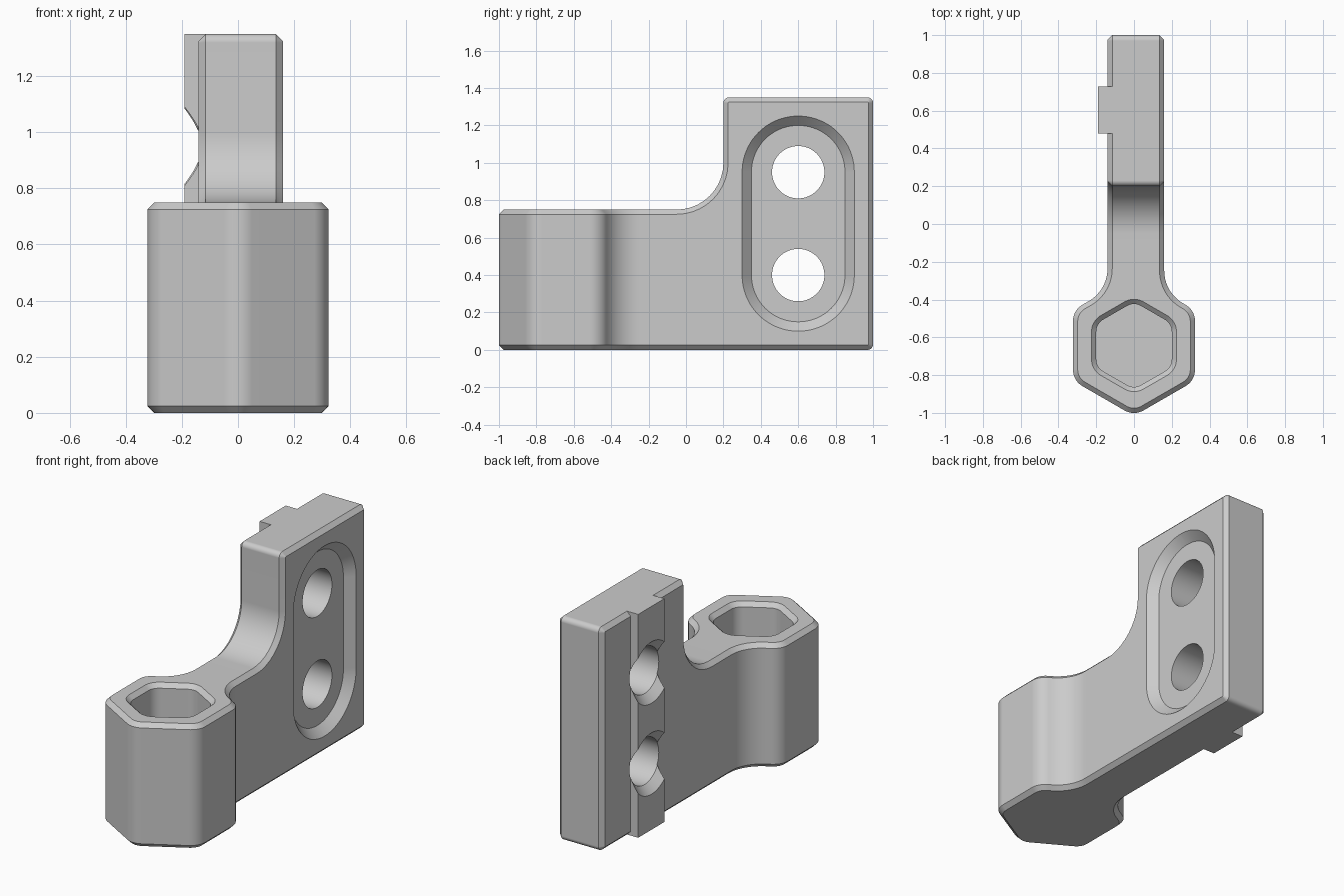
import bpy, bmesh, math
from mathutils import Vector

cube = bpy.data.objects.get("Cube")
if cube:
    bpy.data.objects.remove(cube, do_unlink=True)

grey = bpy.data.materials.new("plain_grey")
grey.use_nodes = True
grey.diffuse_color = (0.6, 0.6, 0.6, 1)
grey.node_tree.nodes["Principled BSDF"].inputs["Base Color"].default_value = (0.6, 0.6, 0.6, 1)

C = 0.025                       # edge chamfer
HEX_Y = -0.643                  # centre of the hexagonal socket
LEFT, RIGHT = -0.14, 0.16       # faces of the wall
SEAM = -0.2                     # where the socket arm meets the wall


def rounded(corners, seg=10):
    """Counter-clockwise outline from (u, v, radius) corners."""
    out = []
    for i, (u, v, r) in enumerate(corners):
        p = Vector((u, v))
        if r == 0:
            out.append(p)
            continue
        a = (Vector(corners[i - 1][:2]) - p).normalized()
        b = (Vector(corners[(i + 1) % len(corners)][:2]) - p).normalized()
        half = a.angle(b) / 2
        centre = p + (a + b).normalized() * (r / math.sin(half))
        start = p + a * (r / math.tan(half)) - centre
        bend = b.y * a.x - b.x * a.y        # negative at convex corners
        turn = math.copysign(math.pi - 2 * half, -bend)
        for k in range(seg + 1):
            c, s = math.cos(turn * k / seg), math.sin(turn * k / seg)
            out.append(centre + Vector((c * start.x - s * start.y, s * start.x + c * start.y)))
    return out


def inset(outline, d):
    """Move every side of an outline inward by d."""
    out = []
    for i, p in enumerate(outline):
        e1 = (p - outline[i - 1]).normalized()
        e2 = (outline[(i + 1) % len(outline)] - p).normalized()
        n1, n2 = Vector((-e1.y, e1.x)), Vector((-e2.y, e2.x))
        out.append(p + (n1 + n2) * (d / (1 + n1.dot(n2))))
    return out


def skin(bm, outline, levels, along_x=False, y_min=-1, y_max=1):
    """Wall of quads through (height, inset) levels; falling levels face inward."""
    rings = []
    for h, d in levels:
        ring = []
        for p in inset(outline, d):
            x, y, z = (h, p.x, p.y) if along_x else (p.x, p.y, h)
            ring.append(bm.verts.new((x, min(max(y, y_min), y_max), z)))
        rings.append(ring)
    n = len(outline)
    for lo, hi in zip(rings, rings[1:]):
        for i in range(n):
            j = (i + 1) % n
            bm.faces.new((lo[i], lo[j], hi[j], hi[i]))
    return rings[0], rings[-1]


def cap(bm, rings, normal):
    """Flat face bounded by the first ring, with the other rings as holes."""
    edges = [bm.edges.get((v, ring[i - 1])) for ring in rings for i, v in enumerate(ring)]
    made = bmesh.ops.triangle_fill(bm, use_beauty=True, edges=edges, normal=normal)["geom"]
    for f in made:
        if isinstance(f, bmesh.types.BMFace):
            f.normal_update()
            if f.normal.dot(Vector(normal)) < 0:
                f.normal_flip()


def make(name, bm):
    bm.normal_update()
    me = bpy.data.meshes.new(name)
    bm.to_mesh(me)
    bm.free()
    me.materials.append(grey)
    ob = bpy.data.objects.new(name, me)
    bpy.context.collection.objects.link(ob)
    return ob


def solid(name, outline, levels):
    """Closed solid lofted along x."""
    bm = bmesh.new()
    first, last = skin(bm, outline, levels, True)
    bm.faces.new(first[::-1])
    bm.faces.new(last)
    return make(name, bm)


def hexagon(apothem, r):
    R = apothem * 2 / math.sqrt(3)
    return [(R * math.sin(k * math.pi / 3), HEX_Y - R * math.cos(k * math.pi / 3), r) for k in range(6)]


def circle(y, z, r, n=64):
    return [Vector((y + r * math.cos(math.tau * k / n), z + r * math.sin(math.tau * k / n)))
            for k in range(n)]


UP, DOWN, PLUS_X, MINUS_X = (0, 0, 1), (0, 0, -1), (1, 0, 0), (-1, 0, 0)
holes = [circle(0.6, z, 0.14) for z in (0.4, 0.95)]
bm = bmesh.new()

# Socket head and arm, in plan, with a chamfered hexagonal pocket
hx = hexagon(0.323, 0.1)
tip = hx[3][1]
arm = [(x, tip - abs(x) / math.sqrt(3), 0.2) for x in (RIGHT, LEFT)]
plan = rounded(hx[:3] + [arm[0], (RIGHT, 0, 0), (LEFT, 0, 0), arm[1]] + hx[4:])
bottom, top = skin(bm, plan, [(0, C), (C, 0), (0.75 - C, 0), (0.75, C)], y_max=SEAM)
mouth, floor = skin(bm, rounded(hexagon(0.225, 0.1)), [(0.75, 0), (0.75 - C, C), (0.1, C)])
cap(bm, [bottom], DOWN)
cap(bm, [top, mouth], UP)
cap(bm, [floor], UP)

# Upright wall with its curved step, slot recess and two bolt holes
side = rounded([(-0.5, 0, 0), (1, 0, 0.03), (1, 1.35, 0.03), (0.2, 1.35, 0.03),
                (0.2, 0.75, 0.25), (-0.5, 0.75, 0)])
slot = rounded([(y, z, 0.299) for y, z in ((0.3, 0.1), (0.9, 0.1), (0.9, 1.25), (0.3, 1.25))], 20)
right_face, left_face = skin(bm, side, [(LEFT, C), (LEFT + C, 0), (RIGHT - C, 0), (RIGHT, C)],
                             True, y_min=SEAM)
mouth, floor = skin(bm, slot, [(RIGHT, 0), (RIGHT - 0.05, 0.05)], True)
bores = [skin(bm, hole, [(RIGHT - 0.05, 0), (LEFT, 0)], True) for hole in holes]
cap(bm, [left_face, mouth], PLUS_X)
cap(bm, [floor] + [b[0] for b in bores], PLUS_X)
cap(bm, [right_face] + [b[1] for b in bores], MINUS_X)

# Open both ends at the seam and weld them
inner = [f for f in bm.faces if all(abs(v.co.y - SEAM) < 1e-5 for v in f.verts)]
bmesh.ops.delete(bm, geom=inner, context='FACES')
bmesh.ops.remove_doubles(bm, verts=bm.verts[:], dist=1e-4)
body = make("bracket_body", bm)

# Locating rib on the right face, cut by the flared ends of the bolt holes
rib_outline = rounded([(0.478, 0, 0), (0.728, 0, 0), (0.728, 1.35, 0), (0.478, 1.35, 0)])
rib = solid("locating_rib", rib_outline, [(-0.19, 0), (LEFT + C, 0)])
bpy.context.view_layer.objects.active = rib
for hole in holes:
    cutter = solid("flare_cutter", hole, [(-0.2, -0.055), (LEFT - 0.003, 0), (0.3, 0)])
    mod = rib.modifiers.new("flare", 'BOOLEAN')
    mod.operation, mod.solver, mod.object = 'DIFFERENCE', 'EXACT', cutter
    bpy.context.view_layer.update()
    bpy.ops.object.modifier_apply(modifier=mod.name)
    bpy.data.objects.remove(cutter, do_unlink=True)

# Smooth curves, crisp chamfers
for part in (body, rib):
    bpy.ops.object.select_all(action='DESELECT')
    part.select_set(True)
    bpy.context.view_layer.objects.active = part
    bpy.ops.object.shade_smooth_by_angle(angle=math.radians(25))
    weighted = part.modifiers.new("even_normals", 'WEIGHTED_NORMAL')
    weighted.keep_sharp = True
